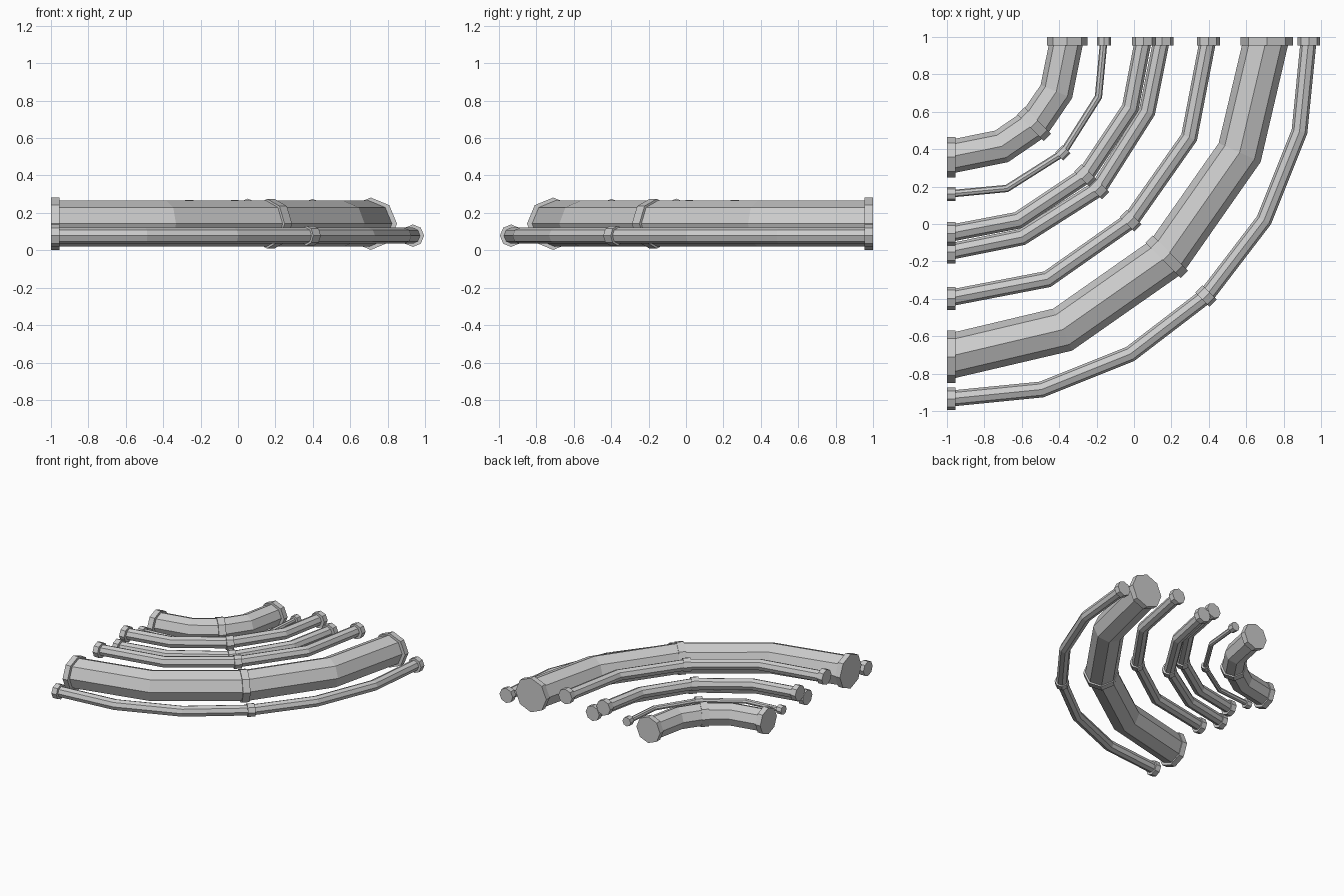
import bpy, bmesh, math
from mathutils import Vector

if "Cube" in bpy.data.objects:
    bpy.data.objects.remove(bpy.data.objects["Cube"])

CORNER = Vector((-1, 1, 0))   # shared centre of all the bends
SIDES = 8


def sweep(name, rings, radius):
    """Flat-shaded octagonal tube through (centre, direction) rings, capped."""
    bm = bmesh.new()
    loops = []
    for c, d in rings:
        side = Vector((d.y, -d.x, 0)).normalized()
        loop = []
        for i in range(SIDES):
            a = 2 * math.pi * i / SIDES
            loop.append(bm.verts.new(c + radius * (side * math.cos(a) + Vector((0, 0, math.sin(a))))))
        loops.append(loop)
    for a, b in zip(loops, loops[1:]):
        for i in range(SIDES):
            j = (i + 1) % SIDES
            bm.faces.new((a[i], a[j], b[j], b[i]))
    bm.faces.new(loops[0])
    bm.faces.new(loops[-1])
    bmesh.ops.recalc_face_normals(bm, faces=bm.faces[:])
    mesh = bpy.data.meshes.new(name)
    bm.to_mesh(mesh)
    bm.free()
    ob = bpy.data.objects.new(name, mesh)
    bpy.context.collection.objects.link(ob)


def pipe(name, bend, radius, z, half):
    """half: bend points from the left end up to the 45 degree joint, mirrored after."""
    mid = half[-1]
    pts = [(0, bend)] + half + [(b, a) for a, b in reversed(half[:-1])] + [(bend, 0)]
    pts = [CORNER + Vector((a, -b, z)) for a, b in pts]
    X, Y = Vector((1, 0, 0)), Vector((0, 1, 0))
    rings = []
    for i, p in enumerate(pts):
        if i == 0:
            d = X
        elif i == len(pts) - 1:
            d = Y
        else:
            d = (p - pts[i - 1]).normalized() + (pts[i + 1] - p).normalized()
        rings.append((p, d))
    # keep the pipe ends just inside the flange faces
    rings[0] = (pts[0] + X * 0.003, X)
    rings[-1] = (pts[-1] - Y * 0.003, Y)
    sweep(name, rings, radius)
    # end flanges
    w = 0.045
    sweep(name + "_flange_left", [(pts[0], X), (pts[0] + X * w, X)], radius + 0.017)
    sweep(name + "_flange_back", [(pts[-1] - Y * w, Y), (pts[-1], Y)], radius + 0.017)
    # coupling ring at the middle of the bend
    m = CORNER + Vector((mid[0], -mid[1], z))
    d = Vector((1, 1, 0)).normalized()
    sweep(name + "_coupling", [(m - d * 0.028, d), (m + d * 0.028, d)], radius + 0.010)


# name, bend radius, pipe radius, height, bend points
pipe("outer_pipe", 1.935, 0.043, 0.078, [(0.505, 1.885), (0.98, 1.695), (1.385, 1.385)])
pipe("large_pipe", 1.71, 0.123, 0.142, [(0.618, 1.565), (1.175, 1.175)])
pipe("upper_pipe", 1.398, 0.045, 0.213, [(0.537, 1.295), (0.982, 0.982)])
pipe("paired_lower_pipe", 1.15, 0.045, 0.142, [(0.40, 1.07), (0.81, 0.81)])
pipe("paired_upper_pipe", 1.052, 0.046, 0.213, [(0.38, 0.98), (0.74, 0.74)])
pipe("thin_pipe", 0.84, 0.020, 0.155, [(0.32, 0.81), (0.62, 0.62)])
pipe("inner_pipe", 0.643, 0.091, 0.142, [(0.292, 0.585), (0.466, 0.466)])
